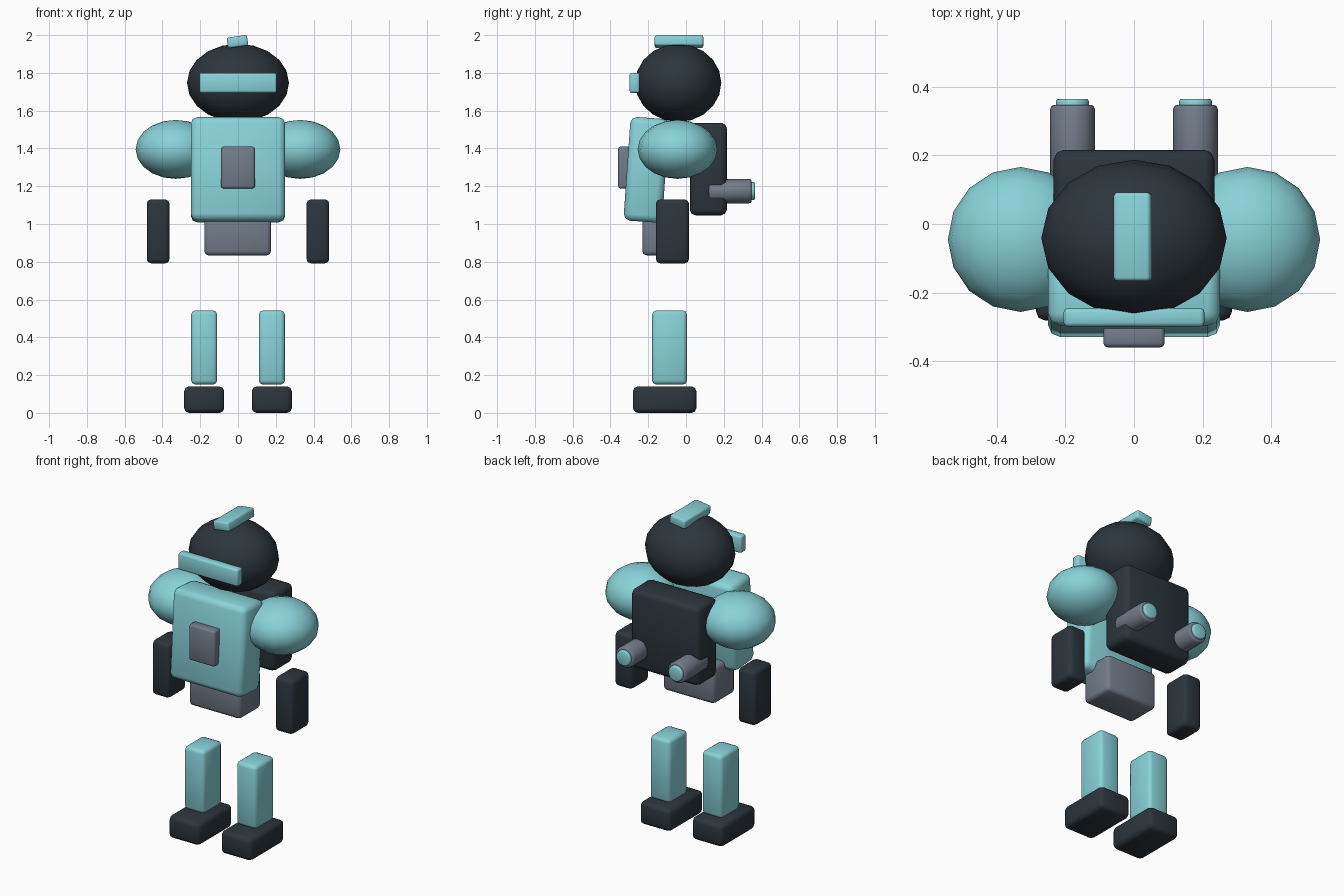
import bpy
import bmesh
from math import radians
from mathutils import Matrix, Vector

cube = bpy.data.objects.get("Cube")
if cube:
    bpy.data.objects.remove(cube, do_unlink=True)


def make_material(name, rgb):
    mat = bpy.data.materials.new(name)
    mat.use_nodes = True
    color = (*rgb, 1)
    mat.diffuse_color = color
    mat.node_tree.nodes["Principled BSDF"].inputs["Base Color"].default_value = color
    return mat


AQUA = make_material("aqua armor", (0.25, 0.65, 0.69))
DARK = make_material("dark slate", (0.025, 0.036, 0.046))
GREY = make_material("steel grey", (0.17, 0.20, 0.25))


def finish(name, bm, mat, center, rot=(0, 0, 0), angle=50):
    """Turn a bmesh into a shaded, coloured object."""
    mesh = bpy.data.meshes.new(name)
    bm.to_mesh(mesh)
    bm.free()
    mesh.materials.append(mat)
    obj = bpy.data.objects.new(name, mesh)
    obj.location = center
    obj.rotation_euler = [radians(a) for a in rot]
    bpy.context.collection.objects.link(obj)
    bpy.ops.object.select_all(action='DESELECT')
    obj.select_set(True)
    bpy.context.view_layer.objects.active = obj
    bpy.ops.object.shade_smooth_by_angle(angle=radians(angle))
    return obj


def box(name, mat, center, size, bevel=0.022, rot=(0, 0, 0)):
    bm = bmesh.new()
    bmesh.ops.create_cube(bm, size=1, matrix=Matrix.Diagonal((*size, 1)))
    bmesh.ops.bevel(bm, geom=bm.edges[:], offset=bevel, segments=2,
                    profile=0.5, affect='EDGES')
    return finish(name, bm, mat, center, rot)


def ball(name, mat, center, radii):
    bm = bmesh.new()
    bmesh.ops.create_uvsphere(bm, u_segments=16, v_segments=10, radius=1,
                              matrix=Matrix.Diagonal((*radii, 1)))
    return finish(name, bm, mat, center)


def tube(name, mat, center, radius, length, bevel):
    """Cylinder lying along y with rounded rims."""
    bm = bmesh.new()
    bmesh.ops.create_cone(bm, cap_ends=True, segments=16, radius1=radius,
                          radius2=radius, depth=length,
                          matrix=Matrix.Rotation(radians(90), 4, 'X'))
    rims = [e for e in bm.edges
            if abs(e.verts[0].co.y - e.verts[1].co.y) < length / 2]
    bmesh.ops.bevel(bm, geom=rims, offset=bevel, segments=2,
                    profile=0.5, affect='EDGES')
    return finish(name, bm, mat, center)


# Head
ball("helmet", DARK, (0, -0.041, 1.747), (0.27, 0.228, 0.207))
box("visor", AQUA, (0, -0.272, 1.747), (0.41, 0.054, 0.106), 0.012)
box("helmet_crest", AQUA, (-0.003, -0.037, 1.966), (0.108, 0.257, 0.056), 0.01, (0, -8, 0))

# Body
box("torso", AQUA, (0, -0.21, 1.287), (0.5, 0.205, 0.55), 0.035, (-4, 0, 0))
box("chest_plate", GREY, (0, -0.328, 1.299), (0.178, 0.062, 0.222), 0.012)
box("pelvis", GREY, (-0.002, -0.125, 0.95), (0.353, 0.212, 0.232))
box("backpack", DARK, (0, 0.118, 1.291), (0.468, 0.196, 0.49), 0.03)

# Paired parts
for side, s in (("left", 1), ("right", -1)):
    ball(side + "_shoulder", AQUA, (s * 0.33, -0.045, 1.395), (0.212, 0.211, 0.156))
    box(side + "_forearm", DARK, (s * 0.423, -0.072, 0.961), (0.12, 0.175, 0.338))
    box(side + "_leg", AQUA, (s * 0.179, -0.087, 0.346), (0.138, 0.185, 0.392))
    box(side + "_foot", DARK, (s * 0.179, -0.113, 0.07), (0.212, 0.335, 0.14), 0.025)
    tube(side + "_thruster", GREY, (s * 0.179, 0.233, 1.174), 0.065, 0.228, 0.012)
    tube(side + "_thruster_nozzle", AQUA, (s * 0.179, 0.342, 1.174), 0.048, 0.045, 0.008)
